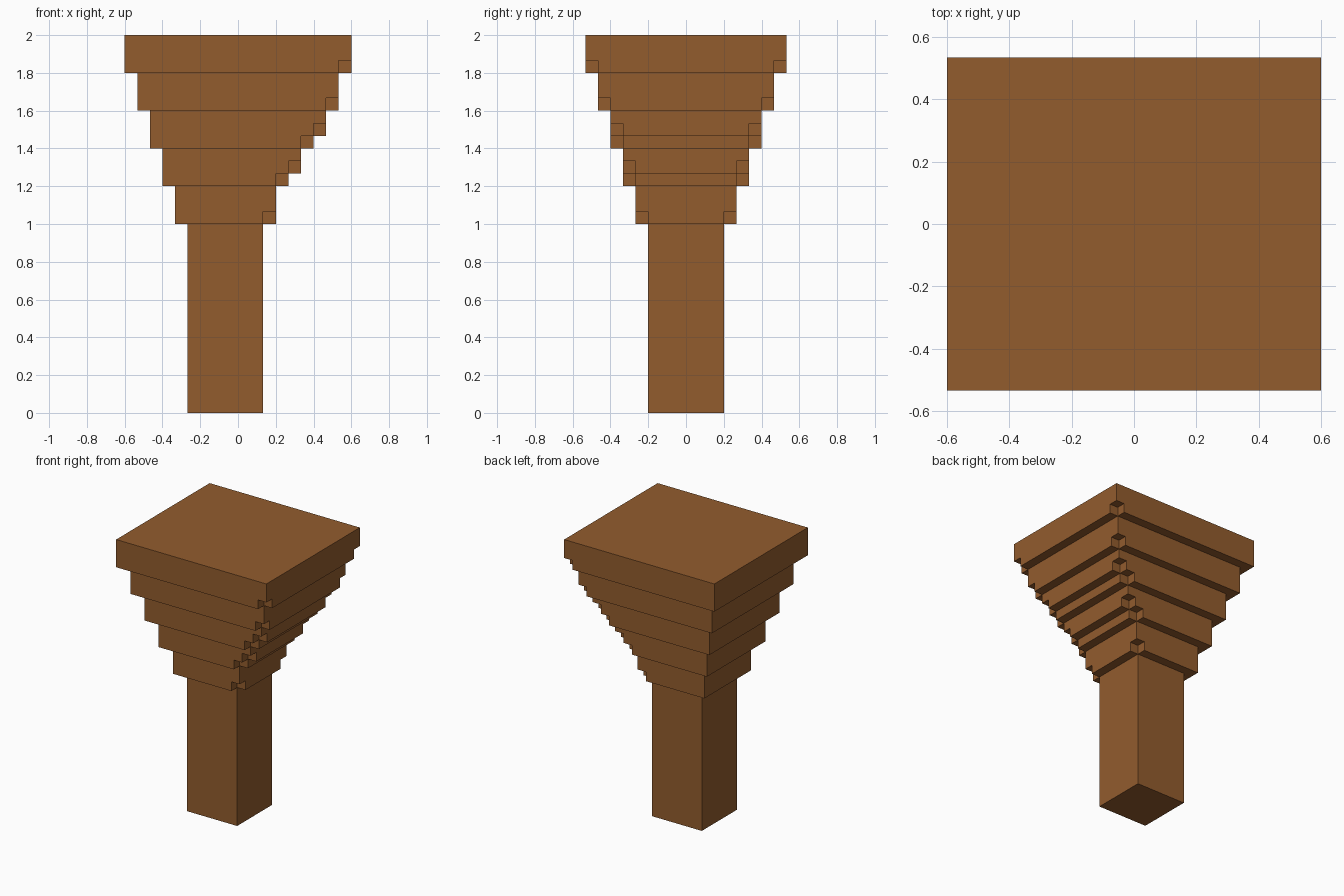
import bpy, bmesh
from mathutils import Vector

if "Cube" in bpy.data.objects:
    bpy.data.objects.remove(bpy.data.objects["Cube"])

U = 2 / 30  # block size

wood = bpy.data.materials.new("brown wood")
wood.diffuse_color = (0.29, 0.107, 0.027, 1)
wood.use_nodes = True
wood.node_tree.nodes["Principled BSDF"].inputs["Base Color"].default_value = wood.diffuse_color

# layers: (z0, z1, x_min, x_max, half_y, notched) in block units
LAYERS = [
    (0, 15, -4, 2, 3, False),
    (15, 16, -5, 3, 4, True), (16, 18, -5, 3, 4, False),
    (18, 19, -6, 4, 5, True), (19, 20, -6, 5, 5, True), (20, 21, -6, 5, 5, False),
    (21, 22, -7, 6, 6, True), (22, 23, -7, 7, 6, True), (23, 24, -7, 7, 6, False),
    (24, 25, -8, 8, 7, True), (25, 27, -8, 8, 7, False),
    (27, 28, -9, 9, 8, True), (28, 30, -9, 9, 8, False),
]


def cells(layers):
    out = set()
    for z0, z1, x0, x1, h, notched in layers:
        for x in range(x0, x1):
            for y in range(-h, h):
                # one block is missing from both right-hand corners
                if notched and x == x1 - 1 and y in (-h, h - 1):
                    continue
                out.update((x, y, z) for z in range(z0, z1))
    return out


solid = cells(LAYERS)


def build(name, part):
    """Outer skin of a set of blocks, with flat areas merged."""
    bm = bmesh.new()
    verts = {}

    def vert(p):
        key = tuple(round(c) for c in p)
        if key not in verts:
            verts[key] = bm.verts.new(Vector(key) * U)
        return verts[key]

    for c in part:
        for axis in range(3):
            for s in (-1, 1):
                n = list(c)
                n[axis] += s
                if tuple(n) in solid:
                    continue
                a, b = (axis + 1) % 3, (axis + 2) % 3
                quad = []
                for da, db in ((0, 0), (1, 0), (1, 1), (0, 1)):
                    p = list(c)
                    p[axis] += (s + 1) // 2
                    p[a] += da
                    p[b] += db
                    quad.append(vert(p))
                bm.faces.new(quad if s > 0 else quad[::-1])
    bmesh.ops.dissolve_limit(bm, angle_limit=0.01, verts=bm.verts[:], edges=bm.edges[:])
    me = bpy.data.meshes.new(name)
    bm.to_mesh(me)
    bm.free()
    me.materials.append(wood)
    bpy.context.collection.objects.link(bpy.data.objects.new(name, me))


# square post and flaring stepped top
build("post", cells(LAYERS[:1]))
build("stepped_top", cells(LAYERS[1:]))
